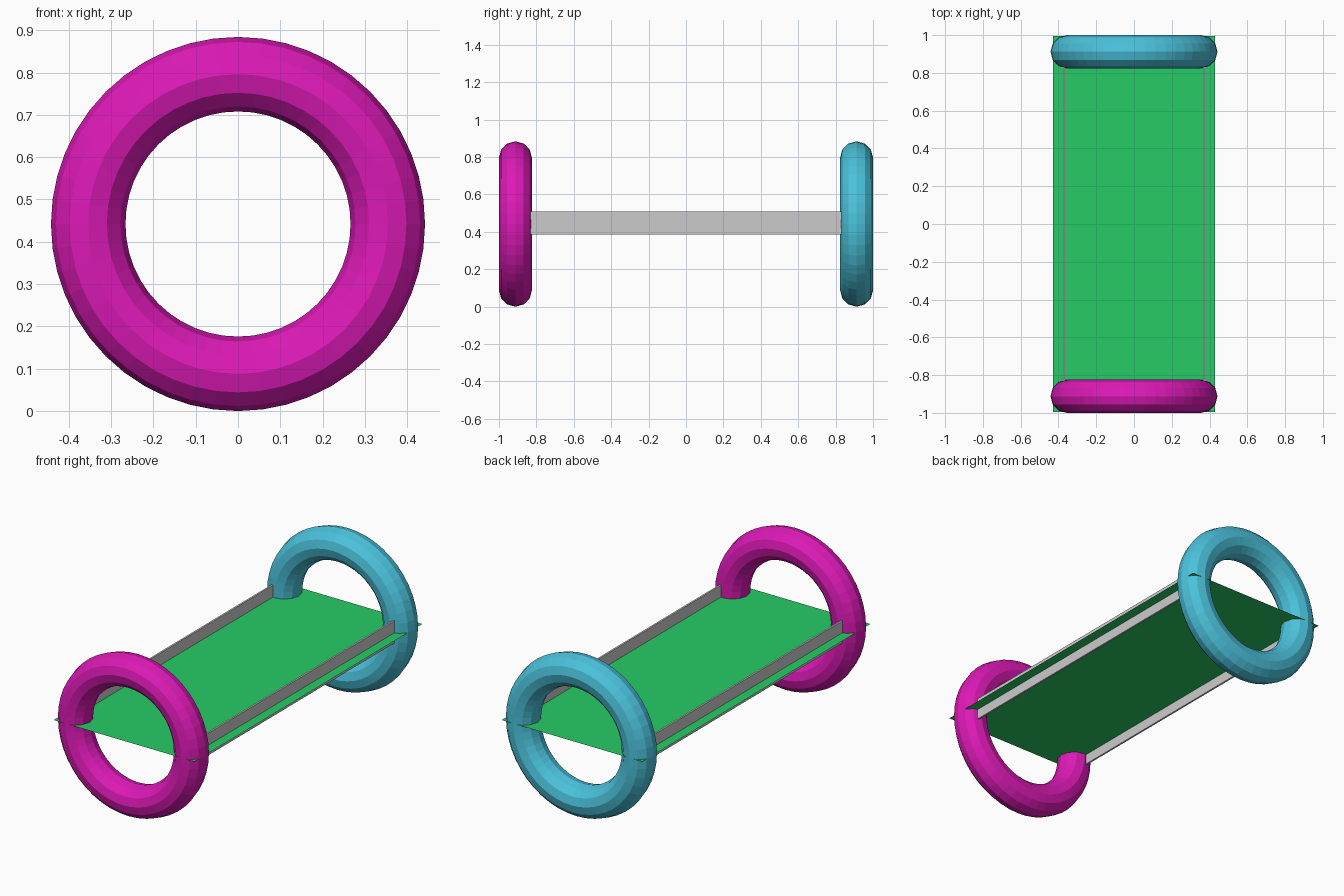
import bpy
from math import pi

if "Cube" in bpy.data.objects:
    bpy.data.objects.remove(bpy.data.objects["Cube"])

MID_Z = 0.442


def material(name, color):
    m = bpy.data.materials.new(name)
    m.diffuse_color = color
    m.use_nodes = True
    m.node_tree.nodes["Principled BSDF"].inputs["Base Color"].default_value = m.diffuse_color
    return m


def ring(name, y, mat):
    bpy.ops.mesh.primitive_torus_add(
        major_segments=48, minor_segments=12, major_radius=0.354,
        minor_radius=0.088, location=(0, y, MID_Z), rotation=(pi / 2, 0, 0))
    obj = bpy.context.object
    obj.name = name
    obj.data.materials.append(mat)


def rail(name, x):
    bpy.ops.mesh.primitive_cube_add(size=1, location=(x, 0, MID_Z + 0.005))
    obj = bpy.context.object
    obj.name = name
    obj.scale = (0.01, 1.82, 0.122)


# End rings standing upright
ring("front_ring", -0.912, material("magenta", (0.72, 0.01, 0.47, 1)))
ring("back_ring", 0.912, material("light_blue", (0.07, 0.54, 0.71, 1)))

# Thin side rails joining the rings
rail("left_rail", -0.37)
rail("right_rail", 0.37)

# Flat sheet running through both rings at mid height
bpy.ops.mesh.primitive_plane_add(size=1, location=(0, 0, MID_Z))
deck = bpy.context.object
deck.name = "deck"
deck.scale = (0.86, 1.99, 1)
deck.data.materials.append(material("green", (0.02, 0.6, 0.13, 1)))
